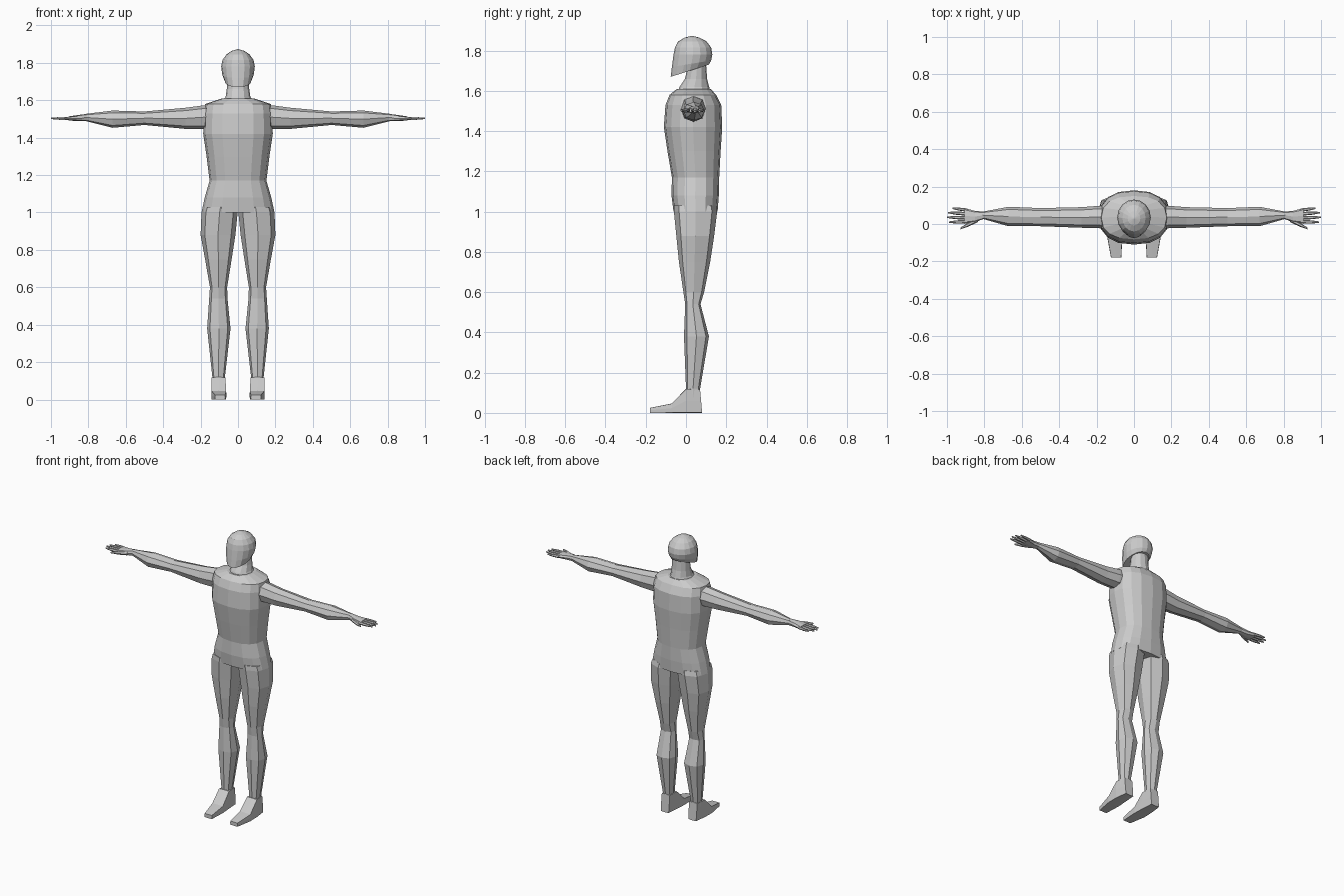
import bpy, bmesh
from math import cos, sin, pi


def loft(name, axis, rings, n=8, p=2.0, mirror=False):
    """Skin rings (pos, u0, u1, v0, v1[, slope]) along an axis; p is the superellipse power."""
    bm = bmesh.new()
    loops = []
    for pos, u0, u1, v0, v1, *slope in rings:
        loop = []
        for i in range(n):
            t = 2 * pi * i / n
            c, s = round(cos(t), 6), round(sin(t), 6)
            du = abs(c) ** (2 / p) * (1 if c >= 0 else -1) * (u1 - u0) / 2
            dv = abs(s) ** (2 / p) * (1 if s >= 0 else -1) * (v1 - v0) / 2
            u, v = (u0 + u1) / 2 + du, (v0 + v1) / 2 + dv
            a = pos + (slope[0] * dv if slope else 0)
            co = {"x": (a, u, v), "y": (u, a, v), "z": (u, v, a)}[axis]
            loop.append(bm.verts.new(co))
        loops.append(loop)
    for a, b in zip(loops, loops[1:]):
        for i in range(n):
            j = (i + 1) % n
            bm.faces.new((a[i], a[j], b[j], b[i]))
    bm.faces.new(loops[0])
    bm.faces.new(loops[-1])
    bmesh.ops.recalc_face_normals(bm, faces=bm.faces)
    mesh = bpy.data.meshes.new(name)
    bm.to_mesh(mesh)
    bm.free()
    ob = bpy.data.objects.new(name, mesh)
    bpy.context.collection.objects.link(ob)
    if mirror:
        ob.modifiers.new("Mirror", "MIRROR")
    return ob


def centred(rows):
    """Rows (z, half_width, y0, y1[, slope]) become rings centred on x = 0."""
    return [(z, -w, w, *rest) for z, w, *rest in rows]


# Torso
loft("torso", "z", centred([
    (1.00, .195, -.062, .157), (1.08, .178, -.072, .163), (1.17, .152, -.07, .165),
    (1.30, .168, -.092, .172), (1.42, .186, -.11, .18), (1.53, .183, -.102, .175),
    (1.58, .175, -.082, .15), (1.61, .085, -.045, .122)]), n=16, p=2.4)

# Neck and collar
loft("neck", "z", centred([
    (1.595, .08, -.042, .122), (1.62, .066, -.032, .115),
    (1.66, .06, -.005, .105), (1.73, .056, .01, .1)]), n=12)

# Head with sloping jaw line
loft("head", "z", centred([
    (1.70, .07, -.076, .114, .32), (1.735, .084, -.07, .125, .16),
    (1.78, .09, -.062, .131), (1.815, .083, -.055, .125),
    (1.845, .062, -.04, .103), (1.864, .034, -.008, .068), (1.873, .004, .026, .034)]), n=16)

# Legs
loft("leg", "z", [
    (1.03, .002, .185, -.06, .15), (1.00, .002, .195, -.06, .155),
    (.88, .014, .2, -.048, .14), (.75, .034, .176, -.035, .12),
    (.60, .058, .15, -.013, .09), (.54, .056, .154, -.004, .072),
    (.38, .04, .165, -.01, .114), (.12, .07, .137, 0, .07), (.06, .07, .137, 0, .07)],
    n=8, p=2.5, mirror=True)

# Feet
loft("foot", "y", [
    (-.18, .068, .123, 0, .025), (-.07, .062, .143, 0, .047),
    (0, .066, .142, 0, .12), (.075, .072, .132, 0, .118, -.09)], n=8, p=20, mirror=True)

# Arms
loft("arm", "x", [
    (.13, -.03, .1, 1.45, 1.575), (.19, -.022, .097, 1.446, 1.572),
    (.28, -.02, .09, 1.447, 1.56), (.50, -.012, .085, 1.468, 1.54),
    (.67, -.012, .092, 1.453, 1.545), (.81, .028, .066, 1.488, 1.528)],
    n=8, p=2.2, mirror=True)

# Palms
loft("palm", "x", [
    (.80, .028, .066, 1.488, 1.528), (.85, .01, .07, 1.488, 1.522),
    (.905, .001, .085, 1.492, 1.514)], n=8, p=2.8, mirror=True)


# Fingers and thumb taper from base to tip
def finger(name, x0, y0, x1, y1, r):
    rings = []
    for t, k in ((0, 1), (.55, .9), (1, .4)):
        x, y, h = x0 + (x1 - x0) * t, y0 + (y1 - y0) * t, r * k
        rings.append((x, y - h, y + h, 1.503 - h, 1.503 + h))
    loft(name, "x", rings, n=6, mirror=True)


finger("little_finger", .89, .074, .97, .084, .009)
finger("ring_finger", .89, .054, .995, .061, .01)
finger("middle_finger", .89, .033, 1.0, .036, .01)
finger("index_finger", .89, .012, .99, .01, .01)
finger("thumb", .835, .022, .928, -.024, .012)
